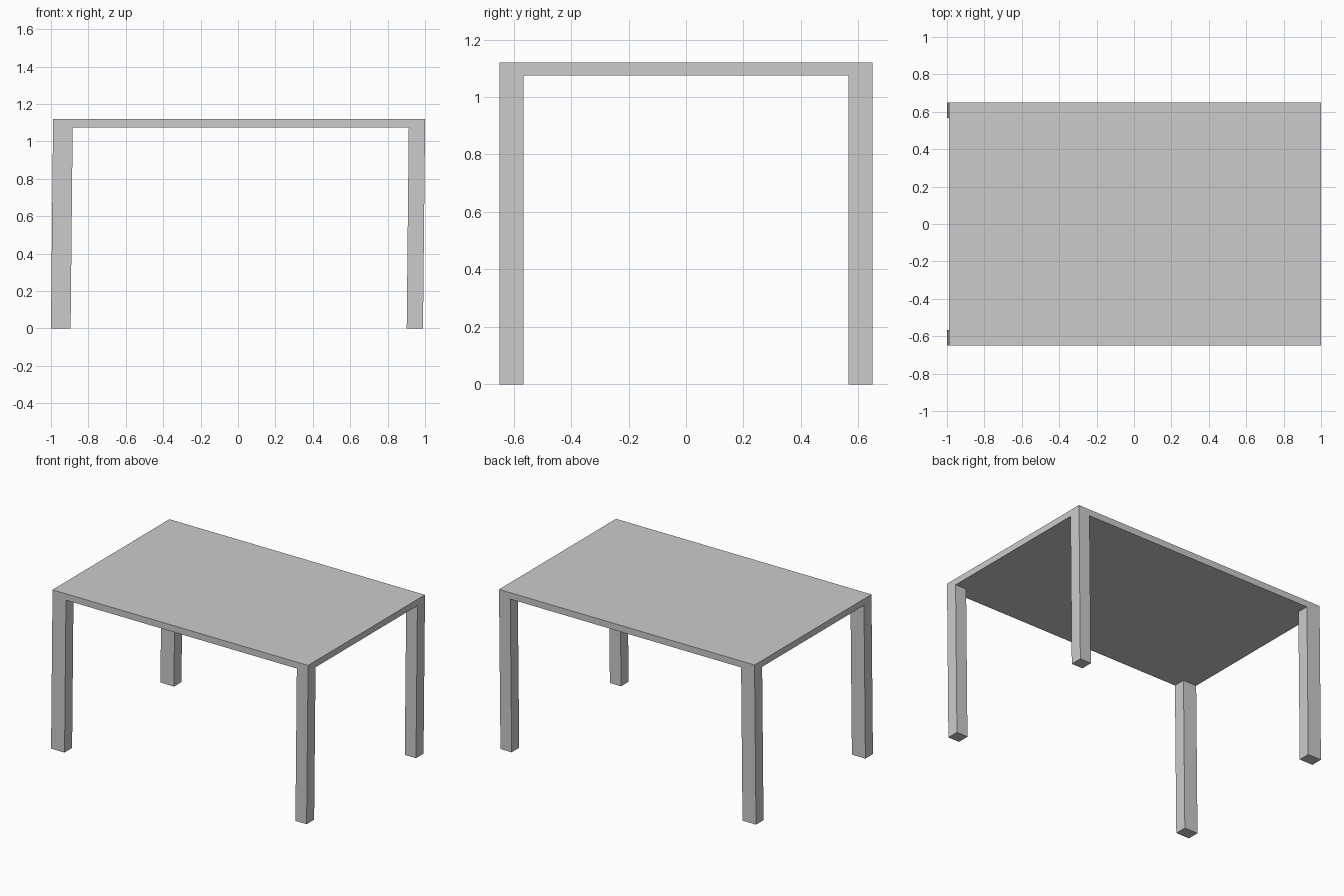
import bpy, bmesh

if "Cube" in bpy.data.objects:
    bpy.data.objects.remove(bpy.data.objects["Cube"])

HEIGHT, UNDERSIDE = 1.12, 1.075
HALF_DEPTH, LEG_DEPTH = 0.65, 0.084
LEAN = 0.011  # sideways shift of each leg between floor and tabletop


def prism(name, x0, x1, y0, y1, z0, z1, lean=0.0):
    """Box whose top is shifted along x by lean."""
    bm = bmesh.new()
    bmesh.ops.create_cube(bm, size=1.0)
    for v in bm.verts:
        top = v.co.z > 0
        v.co = ((x1 if v.co.x > 0 else x0) + (lean if top else 0.0),
                y1 if v.co.y > 0 else y0,
                z1 if top else z0)
    mesh = bpy.data.meshes.new(name)
    bm.to_mesh(mesh)
    bm.free()
    obj = bpy.data.objects.new(name, mesh)
    bpy.context.collection.objects.link(obj)
    return obj


# Thin flat top
prism("tabletop", -0.989, 1.0, -HALF_DEPTH, HALF_DEPTH, UNDERSIDE, HEIGHT)

# Four slightly leaning legs, flush with the corners; left pair is wider
for side, x0, x1 in (("left", -1.0, -0.895), ("right", 0.902, 0.989)):
    for end, y0 in (("front", -HALF_DEPTH), ("back", HALF_DEPTH - LEG_DEPTH)):
        prism(f"{end}_{side}_leg", x0, x1, y0, y0 + LEG_DEPTH,
              0.0, UNDERSIDE, LEAN)
